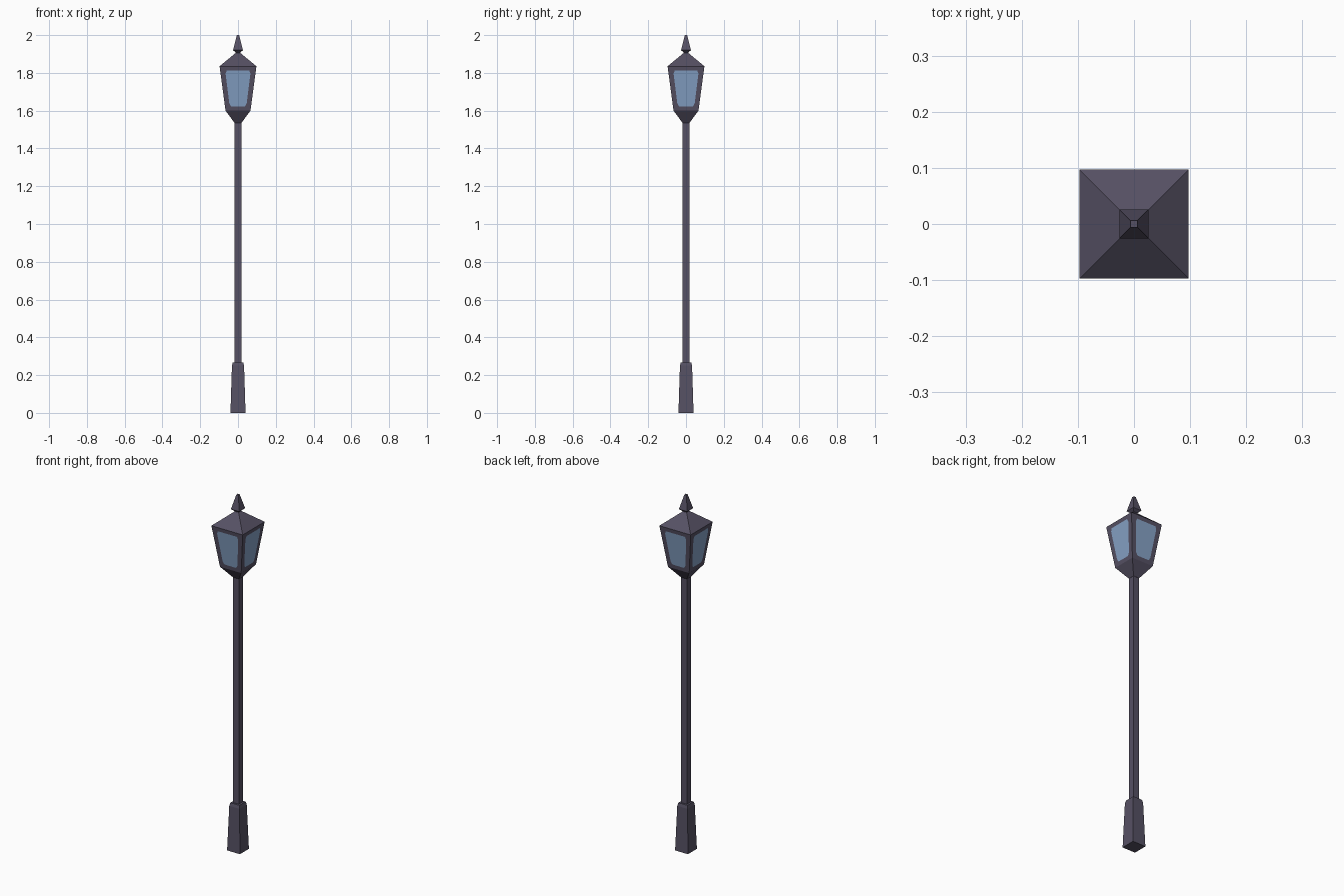
import bpy, bmesh, math
from mathutils import Matrix, Vector

if "Cube" in bpy.data.objects:
    bpy.data.objects.remove(bpy.data.objects["Cube"])


def material(name, rgb):
    m = bpy.data.materials.new(name)
    m.diffuse_color = (*rgb, 1)
    m.use_nodes = True
    m.node_tree.nodes["Principled BSDF"].inputs["Base Color"].default_value = m.diffuse_color
    return m


iron = material("dark iron", (0.093, 0.082, 0.127))
glass = material("blue glass", (0.238, 0.361, 0.565))


def finish(name, bm, mats):
    bmesh.ops.remove_doubles(bm, verts=bm.verts, dist=1e-5)
    bmesh.ops.recalc_face_normals(bm, faces=bm.faces)
    me = bpy.data.meshes.new(name)
    bm.to_mesh(me)
    bm.free()
    for m in mats:
        me.materials.append(m)
    bpy.context.collection.objects.link(bpy.data.objects.new(name, me))


def square_loft(name, profile):
    """Square tower through (half width, height) pairs, capped at both ends."""
    bm = bmesh.new()
    rings = [[bm.verts.new((sx * r, sy * r, z))
              for sx, sy in ((-1, -1), (1, -1), (1, 1), (-1, 1))]
             for r, z in profile]
    for a, b in zip(rings, rings[1:]):
        for i in range(4):
            j = (i + 1) % 4
            bm.faces.new((a[i], a[j], b[j], b[i]))
    bm.faces.new(rings[0][::-1])
    bm.faces.new(rings[-1])
    finish(name, bm, [iron])


# Post and its foot
square_loft("foot", [(0.04, 0), (0.032, 0.25), (0.028, 0.267)])
square_loft("post", [(0.0175, 0.26), (0.0175, 1.545)])

# Lantern underside, roof and finial
square_loft("lantern_cup", [(0.018, 1.535), (0.066, 1.6)])
square_loft("roof", [(0.0975, 1.835), (0.012, 1.906)])
square_loft("finial", [(0.012, 1.9), (0.012, 1.908), (0.026, 1.92), (0.006, 2.0)])

# Lantern walls: each side is a frame around a pane with clipped corners
R0, Z0, R1, Z1 = 0.066, 1.6, 0.0975, 1.835


def wall_point(x, z):
    t = (z - Z0) / (Z1 - Z0)
    return Vector((x, -(R0 + (R1 - R0) * t), z))


outer = [(-R0, Z0), (R0, Z0), (R1, Z1), (-R1, Z1)]
half = [(0.036, 1.622), (0.046, 1.638), (0.066, 1.797), (0.059, 1.813)]
pane = [(-half[0][0], half[0][1])] + half + [(-x, z) for x, z in half[:0:-1]]
bm = bmesh.new()
for k in range(4):
    turn = Matrix.Rotation(k * math.pi / 2, 3, 'Z')
    o = [bm.verts.new(turn @ wall_point(*p)) for p in outer]
    p = [bm.verts.new(turn @ wall_point(*q)) for q in pane]
    bm.faces.new(p).material_index = 1
    for i in range(4):
        a, b, c = p[2 * i], p[2 * i + 1], p[(2 * i + 2) % 8]
        j = (i + 1) % 4
        bm.faces.new((o[i], o[j], b, a))   # frame bar
        bm.faces.new((o[j], c, b))         # frame corner
finish("lantern_walls", bm, [iron, glass])
